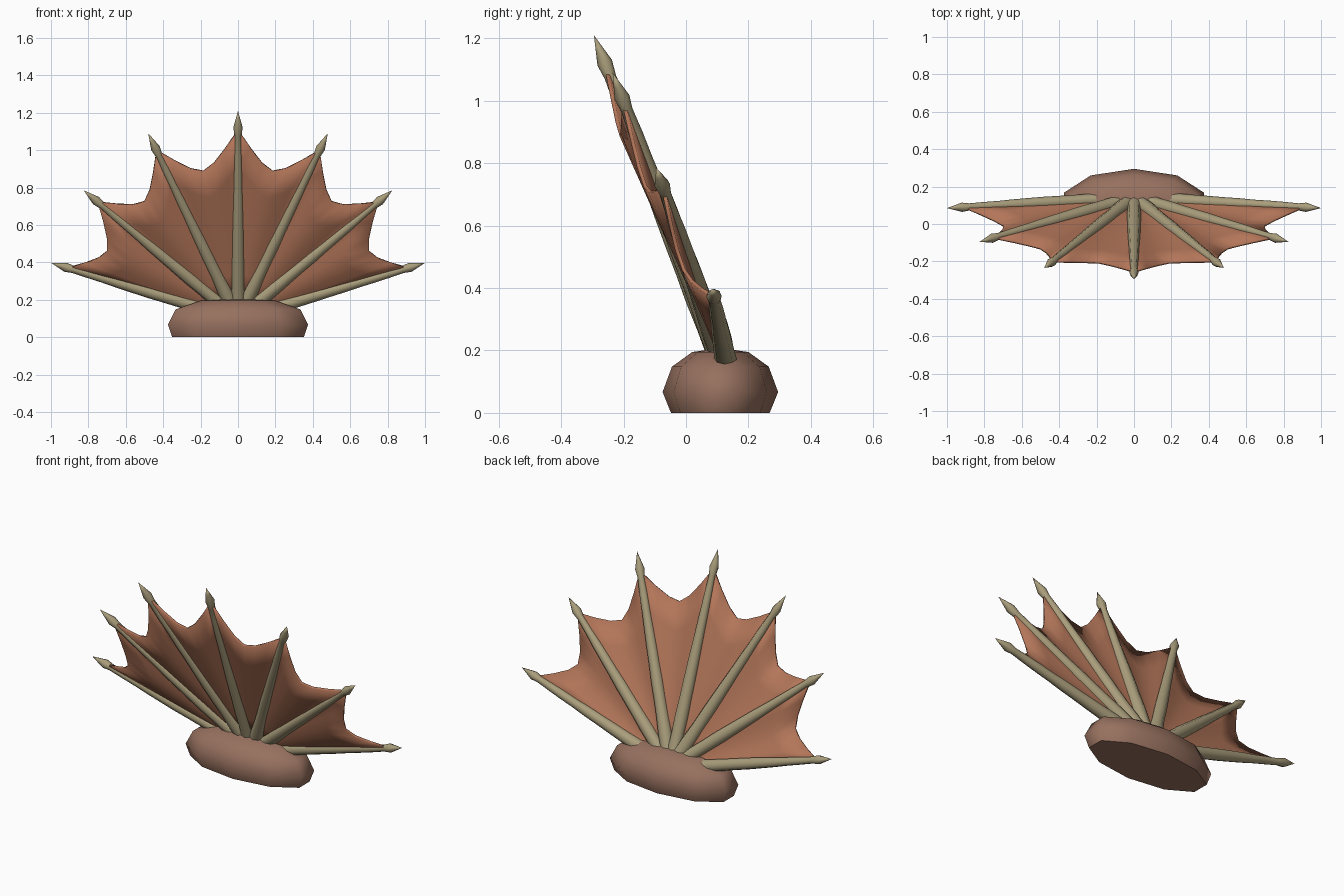
import bpy, bmesh, math, random
from mathutils import Vector

if "Cube" in bpy.data.objects:
    bpy.data.objects.remove(bpy.data.objects["Cube"])

random.seed(4)


def material(name, rgb):
    m = bpy.data.materials.new(name)
    m.diffuse_color = (*rgb, 1)
    m.use_nodes = True
    m.node_tree.nodes["Principled BSDF"].inputs["Base Color"].default_value = m.diffuse_color
    return m


BONE = material("bone", (0.40, 0.34, 0.20))
SKIN = material("membrane_brown", (0.45, 0.18, 0.10))
FLESH = material("base_brown", (0.31, 0.165, 0.115))

ROOT = Vector((0, 0.14, 0.10))
HALF = [(1.0, 0.085, 0.397), (0.825, -0.095, 0.785), (0.48, -0.235, 1.09)]
TIPS = [Vector((-x, y, z)) for x, y, z in HALF] + [Vector((0, -0.295, 1.21))]
TIPS += [Vector(p) for p in reversed(HALF)]


def finish(name, bm, mat, angle):
    bmesh.ops.recalc_face_normals(bm, faces=bm.faces)
    me = bpy.data.meshes.new(name)
    bm.to_mesh(me)
    bm.free()
    me.materials.append(mat)
    ob = bpy.data.objects.new(name, me)
    bpy.context.collection.objects.link(ob)
    bpy.ops.object.select_all(action='DESELECT')
    ob.select_set(True)
    bpy.context.view_layer.objects.active = ob
    bpy.ops.object.shade_smooth_by_angle(angle=math.radians(angle))
    return ob


def bridge(bm, a, b):
    n = len(a)
    for i in range(n):
        bm.faces.new((a[i], a[(i + 1) % n], b[(i + 1) % n], b[i]))


def cap(bm, ring, point):
    v = bm.verts.new(point)
    for i in range(len(ring)):
        bm.faces.new((ring[i], ring[(i + 1) % len(ring)], v))


# Fleshy base: rounded ten-sided mound with a flat underside
bm = bmesh.new()
prev = None
for z, rx, ry in [(0, 0.37, 0.158), (0.067, 0.394, 0.185),
                  (0.148, 0.352, 0.155), (0.195, 0.21, 0.09)]:
    ring = [bm.verts.new((rx * math.sin(a), 0.11 + ry * math.cos(a), z))
            for a in (math.tau * i / 10 for i in range(10))]
    if prev:
        bridge(bm, prev, ring)
    else:
        bm.faces.new(ring)
    prev = ring
cap(bm, prev, (0, 0.11, 0.208))
finish("base", bm, FLESH, 60)


# Spines: slightly uneven tapered rods with a pointed head
def radius(f):
    keys = [(0, 0.040), (0.3, 0.035), (0.6, 0.028), (0.88, 0.019),
            (0.92, 0.025), (1, 0.0)]
    for (f0, r0), (f1, r1) in zip(keys, keys[1:]):
        if f <= f1:
            return r0 + (r1 - r0) * (f - f0) / (f1 - f0)


for k, tip in enumerate(TIPS):
    bm = bmesh.new()
    axis = tip - ROOT
    side = axis.cross(Vector((0, 1, 0))).normalized()
    up = side.cross(axis).normalized()
    prev = None
    for f in [i * 0.08 for i in range(12)] + [0.92, 0.96]:
        if f == 0.88 or f < 0.9 or f >= 0.92:
            r = radius(f) * (random.uniform(0.95, 1.06) if f < 0.85 else 1)
            c = ROOT + axis * f
            ring = [bm.verts.new(c + side * (r * math.cos(a)) + up * (r * math.sin(a)))
                    for a in (math.tau * i / 8 for i in range(8))]
            if prev:
                bridge(bm, prev, ring)
            else:
                bm.faces.new(ring)
            prev = ring
    cap(bm, prev, tip)
    finish(f"spine_{k + 1}", bm, BONE, 60)

# Membrane: panels stretched between spines, bulging forward, scalloped rim
bm = bmesh.new()
COLS, ROWS = 6, 5
for a, b in zip(TIPS, TIPS[1:]):
    da, db = a - ROOT, b - ROOT
    normal = da.cross(db).normalized()
    if normal.y > 0:
        normal = -normal
    grid = []
    for i in range(COLS + 1):
        t = i / COLS
        rim = 0.765 + 0.145 * abs(2 * t - 1) ** 1.6
        col = []
        for j in range(ROWS + 1):
            s = j / ROWS
            f = 0.08 + (rim - 0.08) * s
            col.append(bm.verts.new(ROOT + da.lerp(db, t) * f
                                    + normal * (0.04 * math.sin(math.pi * t) * s)))
        grid.append(col)
    for i in range(COLS):
        for j in range(ROWS):
            bm.faces.new((grid[i][j], grid[i + 1][j], grid[i + 1][j + 1], grid[i][j + 1]))
bmesh.ops.remove_doubles(bm, verts=bm.verts, dist=0.0005)
web = finish("membrane", bm, SKIN, 40)
mod = web.modifiers.new("thickness", 'SOLIDIFY')
mod.thickness = 0.012
mod.offset = 0
